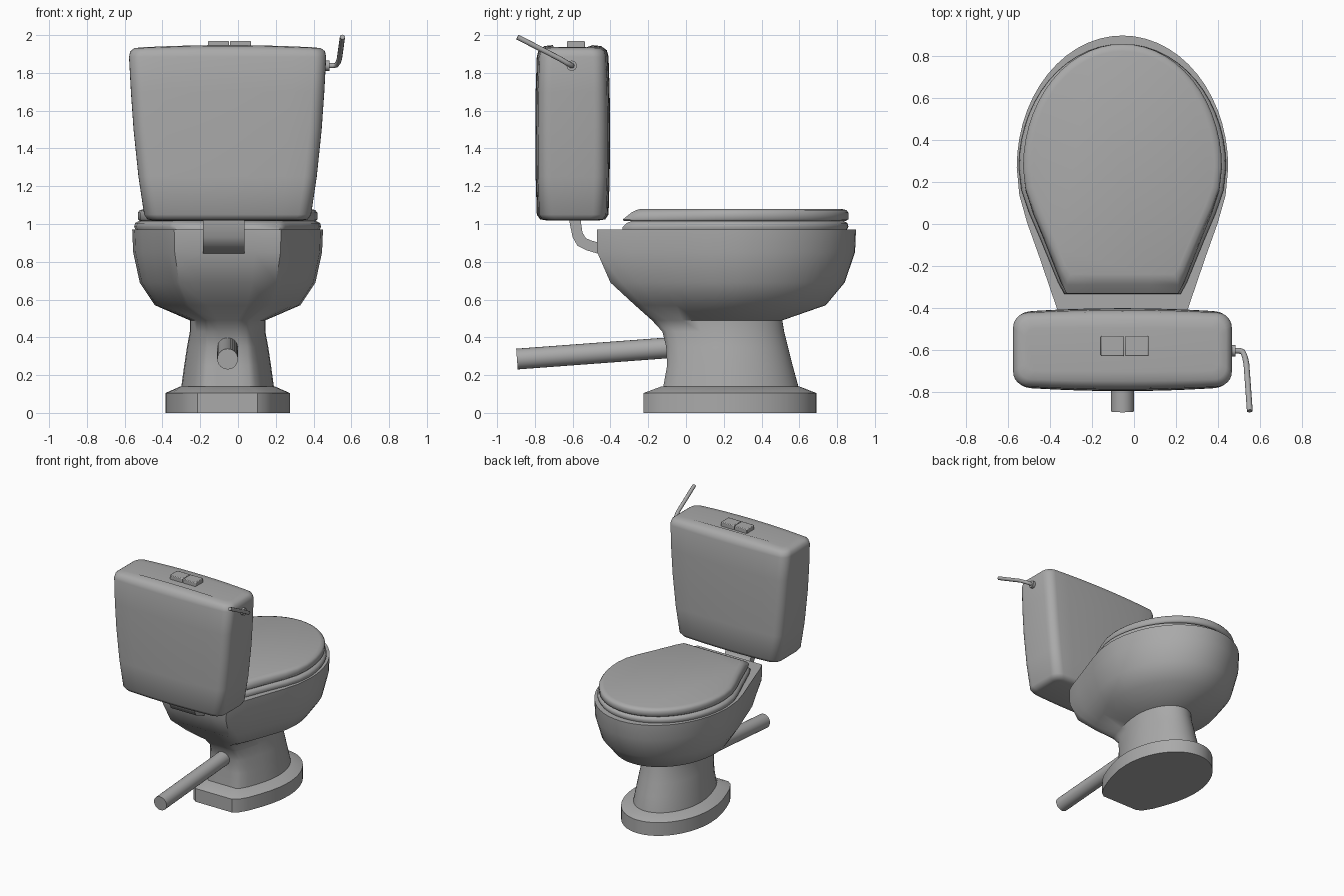
import bpy, bmesh, math
from mathutils import Vector

if "Cube" in bpy.data.objects:
    bpy.data.objects.remove(bpy.data.objects["Cube"], do_unlink=True)

CX = -0.055  # centre line of the fixture

ceramic = bpy.data.materials.new("grey ceramic")
ceramic.use_nodes = True
grey = (0.4, 0.4, 0.4, 1)
ceramic.diffuse_color = grey
ceramic.node_tree.nodes["Principled BSDF"].inputs["Base Color"].default_value = grey


def finish(obj, angle=40):
    if not obj.data.materials:
        obj.data.materials.append(ceramic)
    bpy.ops.object.select_all(action='DESELECT')
    obj.select_set(True)
    bpy.context.view_layer.objects.active = obj
    bpy.ops.object.shade_smooth_by_angle(angle=math.radians(angle))
    return obj


def loft(name, rings, angle=40):
    """Skin a stack of equal-length rings and cap both ends."""
    bm = bmesh.new()
    loops = [[bm.verts.new(p) for p in ring] for ring in rings]
    n = len(loops[0])
    for a, b in zip(loops, loops[1:]):
        for i in range(n):
            j = (i + 1) % n
            bm.faces.new((a[i], a[j], b[j], b[i]))
    bm.faces.new(loops[0][::-1])
    bm.faces.new(loops[-1])
    bmesh.ops.recalc_face_normals(bm, faces=bm.faces)
    mesh = bpy.data.meshes.new(name)
    bm.to_mesh(mesh)
    bm.free()
    obj = bpy.data.objects.new(name, mesh)
    bpy.context.collection.objects.link(obj)
    return finish(obj, angle)


# Tapered tail of the bowl and seat outlines: (width, length) fractions
TAIL = [(.975, -.18), (.9, -.36), (.79, -.57), (.69, -.77), (.62, -.91),
        (.56, -1), (.28, -1)]
ROUND = [(.98, -.2), (.92, -.4), (.83, -.6), (.72, -.8), (.6, -.94),
         (.48, -1), (.24, -1)]
FRONT = 14


def egg(z, half, back, mid, front, taper=1.0):
    """Oval ring with an elliptical front and a flat-ended tail."""
    right = [(math.cos(t), math.sin(t)) for t in
             (math.pi / 2 * i / FRONT for i in range(FRONT, -1, -1))]
    right += [(a[0] * taper + b[0] * (1 - taper), a[1] * taper + b[1] * (1 - taper))
              for a, b in zip(TAIL, ROUND)]
    left = [(-u, v) for u, v in reversed(right[1:])]
    pts = right + [(0, -1)] + left
    return [(CX + u * half, mid + v * (front - mid if v > 0 else mid - back), z)
            for u, v in pts]


# Bowl and pedestal, one continuous skin
loft("bowl_and_pedestal", [
    egg(.10, .25, -.12, .24, .60, 0),
    egg(.14, .245, -.12, .24, .595, 0),
    egg(.25, .23, -.10, .23, .565, 0),
    egg(.35, .215, -.105, .22, .54, 0),
    egg(.43, .20, -.125, .21, .52, .2),
    egg(.49, .20, -.18, .21, .51, .4),
    egg(.57, .385, -.27, .25, .74, .7),
    egg(.69, .465, -.40, .27, .84, .9),
    egg(.85, .50, -.47, .27, .895),
    egg(.97, .505, -.47, .27, .90),
], 55)

# Foot plinth with a chamfered shoulder
loft("foot_plinth", [
    egg(0, .33, -.225, .24, .69, 0),
    egg(.105, .33, -.225, .24, .69, 0),
    egg(.14, .25, -.13, .24, .60, 0),
], 30)

# Seat ring and closed lid
loft("seat", [
    egg(.965, .485, -.335, .27, .85),
    egg(.985, .495, -.335, .27, .86),
    egg(1.005, .49, -.315, .27, .855),
    egg(1.015, .47, -.29, .27, .835),
], 60)
loft("lid", [
    egg(1.015, .465, -.33, .27, .845),
    egg(1.025, .475, -.333, .27, .86),
    egg(1.06, .475, -.29, .27, .86),
    egg(1.073, .465, -.265, .27, .85),
    egg(1.08, .44, -.24, .27, .825),
], 60)

# Cistern: rounded, slightly bulging box that narrows downward
TANK_Y = -.60


def tank_ring(z, hw, hd, radius=.065, bulge=.018, steps=6, crown=0.0):
    ring = []
    for k, (sx, sy) in enumerate([(1, 1), (-1, 1), (-1, -1), (1, -1)]):
        for i in range(steps + 1):
            t = math.pi / 2 * (k + i / steps)
            ring.append((sx * (hw - radius) + radius * math.cos(t),
                         sy * (hd - radius) + radius * math.sin(t)))
        if k % 2 == 0:  # extra points along the long faces
            ring += [(sx * (hw - radius) * (1 - i / 4), sy * hd)
                     for i in range(1, 8)]
    return [(CX + x, TANK_Y + y + math.copysign(bulge, y) * (1 - (x / hw) ** 2)
             * (abs(y) / hd), z + crown * (1 - (x / hw) ** 2)) for x, y in ring]


loft("cistern", [
    tank_ring(1.018, .395, .125, .04, .01),
    tank_ring(1.025, .425, .155),
    tank_ring(1.05, .442, .172),
    tank_ring(1.25, .472, .178),
    tank_ring(1.5, .498, .18),
    tank_ring(1.7, .512, .178),
    tank_ring(1.885, .522, .172),
    tank_ring(1.915, .515, .163, crown=.005),
    tank_ring(1.93, .495, .14, .055, .01, crown=.012),
    tank_ring(1.935, .46, .10, .04, .005, crown=.012),
], 60)


# Two-part flush button
def box(name, center, size, bevel):
    bpy.ops.mesh.primitive_cube_add(size=1, location=center)
    obj = bpy.context.object
    obj.name = name
    obj.scale = size
    bpy.ops.object.transform_apply(location=False, rotation=False)
    mod = obj.modifiers.new("soft_edges", 'BEVEL')
    mod.width = bevel
    mod.segments = 2
    return finish(obj)


for side, label in ((-1, "right"), (1, "left")):
    box("flush_button_" + label, (-.045 + side * .058, -.583, 1.945),
        (.112, .096, .046), .005)


# Round pipes and rods
def cylinder(name, start, end, radius, sides=24):
    start, end = Vector(start), Vector(end)
    axis = end - start
    bpy.ops.mesh.primitive_cylinder_add(vertices=sides, radius=radius,
                                        depth=axis.length, location=(start + end) / 2)
    obj = bpy.context.object
    obj.name = name
    obj.rotation_euler = axis.to_track_quat('Z', 'Y').to_euler()
    return finish(obj)


cylinder("waste_pipe", (CX, -.895, .285), (CX, .05, .355), .055)
cylinder("lever_hub", (.45, -.605, 1.838), (.485, -.605, 1.838), .027, 20)

# Flush lever, a bent rod
curve = bpy.data.curves.new("flush_lever", 'CURVE')
curve.dimensions = '3D'
curve.bevel_depth = .014
curve.bevel_resolution = 3
curve.use_fill_caps = True
path = [(.47, -.605, 1.838), (.505, -.605, 1.838), (.52, -.612, 1.842),
        (.53, -.635, 1.855), (.537, -.67, 1.876), (.553, -.893, 1.99)]
spline = curve.splines.new('POLY')
spline.points.add(len(path) - 1)
for point, co in zip(spline.points, path):
    point.co = (*co, 1)
lever = bpy.data.objects.new("flush_lever", curve)
bpy.context.collection.objects.link(lever)
bpy.ops.object.select_all(action='DESELECT')
lever.select_set(True)
bpy.context.view_layer.objects.active = lever
bpy.ops.object.convert(target='MESH')
finish(bpy.context.object)

# Flat flush channel curving from cistern to bowl: outer and inner edges (y, z)
channel = [((-.62, 1.05), (-.555, 1.05)), ((-.615, 1.0), (-.555, 1.0)),
           ((-.60, .93), (-.548, .955)), ((-.575, .885), (-.53, .925)),
           ((-.53, .862), (-.50, .912)), ((-.44, .835), (-.44, .895))]
loft("flush_channel", [
    [(CX - .02 - .11, *o), (CX - .02 + .11, *o), (CX - .02 + .11, *i), (CX - .02 - .11, *i)]
    for o, i in channel])
